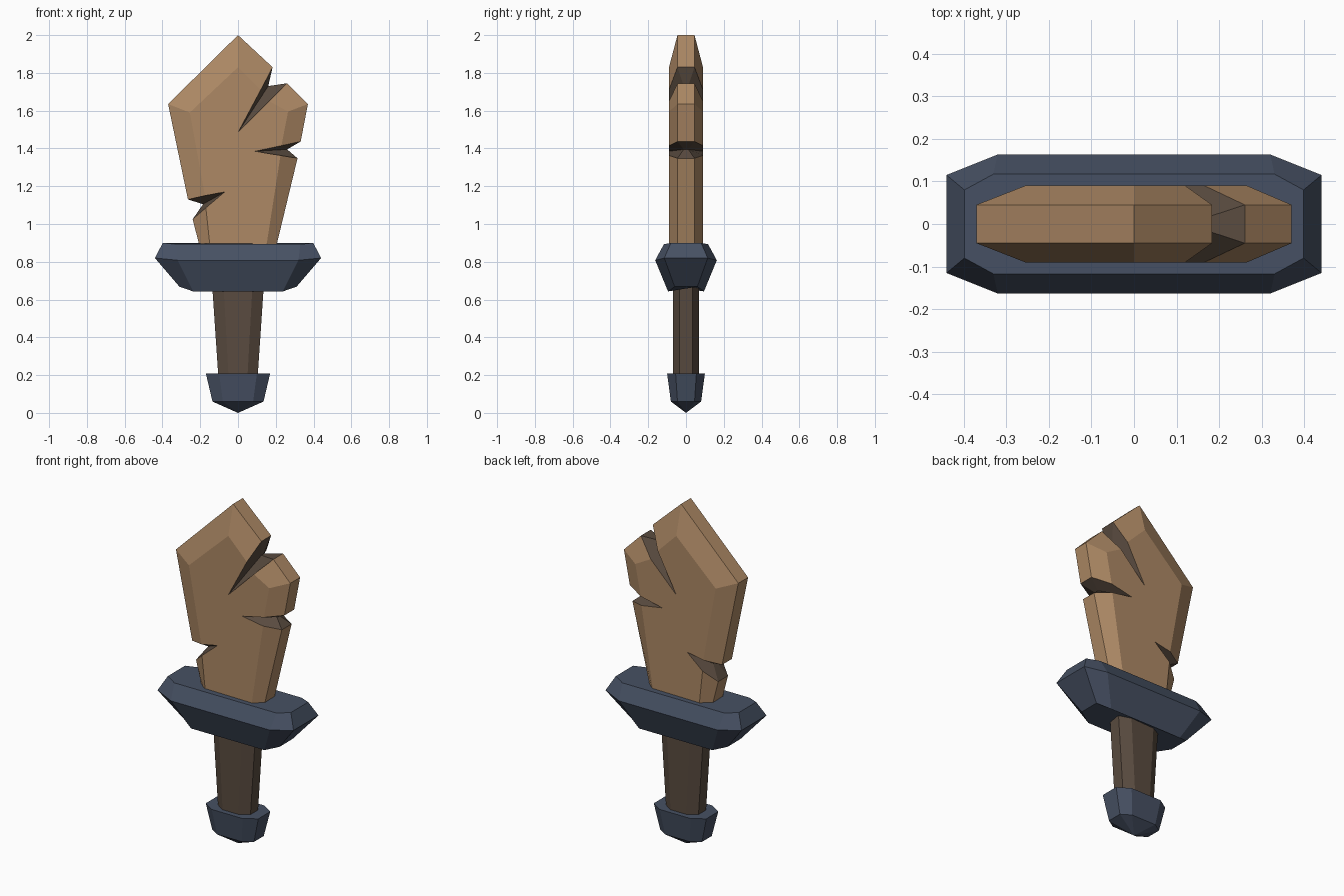
import bpy, bmesh

if "Cube" in bpy.data.objects:
    bpy.data.objects.remove(bpy.data.objects["Cube"])


def material(name, rgb):
    m = bpy.data.materials.new(name)
    m.diffuse_color = (*rgb, 1)
    m.use_nodes = True
    m.node_tree.nodes["Principled BSDF"].inputs["Base Color"].default_value = m.diffuse_color
    return m


wood = material("light wood", (0.42, 0.25, 0.13))
dark = material("dark wood", (0.100, 0.070, 0.050))
steel = material("blue steel", (0.062, 0.081, 0.125))


def finish(name, bm, mats):
    bmesh.ops.recalc_face_normals(bm, faces=bm.faces)
    me = bpy.data.meshes.new(name)
    bm.to_mesh(me)
    bm.free()
    for m in mats:
        me.materials.append(m)
    ob = bpy.data.objects.new(name, me)
    bpy.context.collection.objects.link(ob)
    return ob


def chamfered_stack(name, layers, mat, tip=None):
    """Stack of eight-sided rings: (end x, end y, end z, side x, side y, side z)."""
    bm = bmesh.new()
    rings = []
    for ex, ey, ez, sx, sy, sz in layers:
        pts = [(ex, -ey, ez), (ex, ey, ez), (sx, sy, sz), (-sx, sy, sz),
               (-ex, ey, ez), (-ex, -ey, ez), (-sx, -sy, sz), (sx, -sy, sz)]
        rings.append([bm.verts.new(p) for p in pts])
    for a, b in zip(rings, rings[1:]):
        for i in range(8):
            j = (i + 1) % 8
            bm.faces.new((a[i], a[j], b[j], b[i]))
    bm.faces.new(rings[-1])
    if tip is None:
        bm.faces.new(rings[0])
    else:
        t = bm.verts.new((0, 0, tip))
        for i in range(8):
            bm.faces.new((rings[0][i], rings[0][(i + 1) % 8], t))
    return finish(name, bm, [mat])


# Pommel, grip and guard
chamfered_stack("pommel", [(0.135, 0.045, 0.06, 0.08, 0.08, 0.06),
                           (0.17, 0.055, 0.208, 0.10, 0.10, 0.208)], steel, tip=0.0)
chamfered_stack("grip", [(0.104, 0.035, 0.19, 0.05, 0.07, 0.19),
                         (0.137, 0.035, 0.68, 0.077, 0.07, 0.68)], dark)
chamfered_stack("guard", [(0.31, 0.06, 0.668, 0.237, 0.095, 0.643),
                          (0.44, 0.115, 0.82, 0.32, 0.163, 0.808),
                          (0.398, 0.08, 0.9, 0.33, 0.117, 0.893)], steel)

# Blade outline: rim x, rim z, flat-face x, flat-face z, is notch
outline = [
    (0, 2.0, 0, 1.83, 0),
    (0.183, 1.83, 0.12, 1.71, 0),
    (0.16, 1.73, 0, 1.485, 1),
    (0.26, 1.745, 0.165, 1.65, 0),
    (0.37, 1.635, 0.265, 1.595, 0),
    (0.332, 1.437, 0.23, 1.415, 0),
    (0.26, 1.395, 0.09, 1.385, 1),
    (0.315, 1.348, 0.225, 1.363, 0),
    (0.195, 0.85, 0.145, 0.85, 0),
    (-0.195, 0.85, -0.145, 0.85, 0),
    (-0.24, 1.025, -0.17, 1.085, 0),
    (-0.185, 1.105, -0.07, 1.17, 1),
    (-0.265, 1.13, -0.175, 1.15, 0),
    (-0.37, 1.635, -0.255, 1.59, 0),
]
bm = bmesh.new()
loops = [[], [], [], []]
for rx, rz, fx, fz, notch in outline:
    ry = 0.012 if notch else 0.045
    for loop, p in zip(loops, [(fx, -0.09, fz), (rx, -ry, rz), (rx, ry, rz), (fx, 0.09, fz)]):
        loop.append(bm.verts.new(p))
n = len(outline)
for a, b in zip(loops, loops[1:]):
    for i in range(n):
        j = (i + 1) % n
        f = bm.faces.new((a[i], a[j], b[j], b[i]))
        # Faces inside the chips are dark
        f.material_index = 1 if outline[i][4] or outline[j][4] else 0
bm.faces.new(loops[0])
bm.faces.new(loops[3])
finish("blade", bm, [wood, dark])
